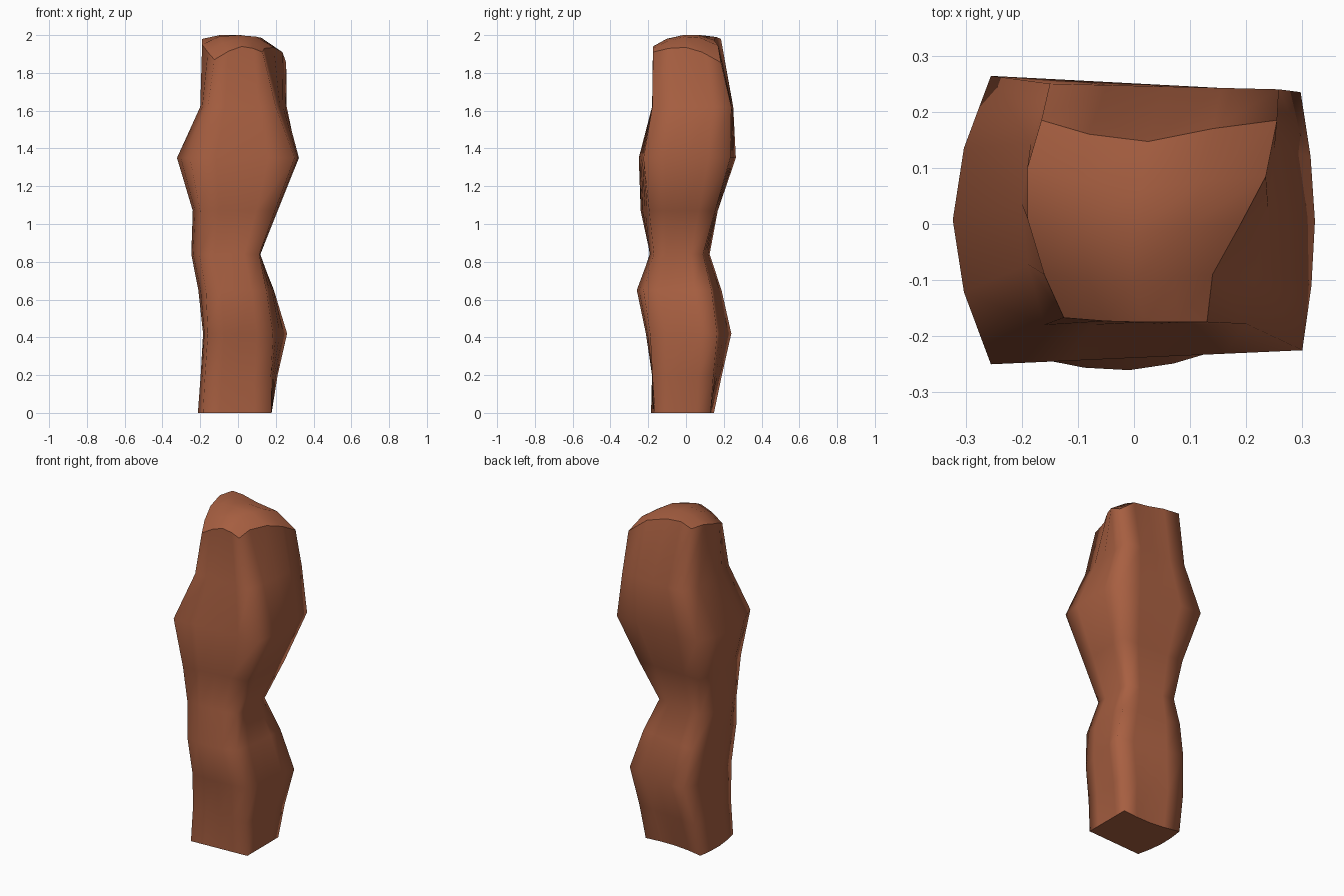
import bpy, bmesh, math
from mathutils import Vector as V

if "Cube" in bpy.data.objects:
    bpy.data.objects.remove(bpy.data.objects["Cube"])

N = 4  # segments per side of the four-sided column
# height, corners (front-left, front-right, back-right, back-left), bulges (front, right, back, left)
RINGS = [
    (0.00, (-.185, -.185), (.178, -.165), (.178, .13), (-.20, .148), (.00, .00, -.02, .02)),
    (0.20, (-.175, -.180), (.175, -.178), (.21, .145), (-.19, .19), (.00, .00, .00, .015)),
    (0.42, (-.160, -.205), (.185, -.190), (.26, .165), (-.15, .24), (.015, .00, .00, .03)),
    (0.65, (-.170, -.240), (.150, -.225), (.19, .135), (-.17, .188), (.028, .01, .00, .04)),
    (0.84, (-.205, -.190), (.112, -.170), (.115, .09), (-.18, .125), (.01, .005, .00, .055)),
    (1.07, (-.200, -.240), (.195, -.195), (.205, .155), (-.205, .168), (.00, .01, .00, .037)),
    (1.35, (-.255, -.250), (.300, -.225), (.297, .235), (-.255, .264), (.00, .024, .00, .068)),
    (1.62, (-.160, -.180), (.200, -.178), (.258, .24), (-.15, .25), (.00, .01, .00, .045)),
]
# rim of the sloping top, front-left corner first, counter-clockwise
RIM = [(-.125, -.167, 1.87), (-.05, -.173, 1.915), (.02, -.175, 1.94), (.08, -.175, 1.93),
       (.13, -.175, 1.91), (.14, -.09, 1.93), (.19, 0, 1.935), (.235, .085, 1.91),
       (.255, .185, 1.855), (.14, .17, 1.945), (.025, .147, 1.975), (-.08, .16, 1.99),
       (-.165, .185, 1.98), (-.19, .10, 1.98), (-.19, .01, 1.95), (-.16, -.09, 1.91)]


def ring_points(z, *data):
    corners, bulges = [V(c) for c in data[:4]], data[4]
    pts = []
    for s in range(4):
        a, b = corners[s], corners[(s + 1) % 4]
        out = V((b.y - a.y, a.x - b.x)).normalized()
        for k in range(N):
            p = a.lerp(b, k / N) + out * bulges[s] * math.sin(math.pi * k / N)
            pts.append(V((p.x, p.y, z)))
    return pts


bm = bmesh.new()

# Column sides
rows = [[bm.verts.new(p) for p in ring_points(*r)] for r in RINGS]
rows.append([bm.verts.new(p) for p in RIM])
for lo, hi in zip(rows, rows[1:]):
    for i in range(4 * N):
        j = (i + 1) % (4 * N)
        bm.faces.new((lo[i], lo[j], hi[j], hi[i])).smooth = True

# Flat base
bm.faces.new(rows[0][::-1])

# Domed top: patch blended between the four rim edges
rim = rows[-1]
front, right = rim[0:5], rim[4:9]
back, left = rim[8:13][::-1], (rim[12:] + rim[:1])[::-1]
grid = [[None] * (N + 1) for _ in range(N + 1)]
for j in range(N + 1):
    for i in range(N + 1):
        edge = (front[i] if j == 0 else back[i] if j == N else
                left[j] if i == 0 else right[j] if i == N else None)
        if edge is None:
            u, v = i / N, j / N
            p = front[i].co.lerp(back[i].co, v) + left[j].co.lerp(right[j].co, u)
            p -= front[0].co.lerp(front[N].co, u).lerp(back[0].co.lerp(back[N].co, u), v)
            p.z = min(p.z + .012 * math.sin(math.pi * u) * math.sin(math.pi * v), 2.0)
            edge = bm.verts.new(p)
        grid[j][i] = edge
grid[3][1].co.z = 2.0  # summit
for j in range(N):
    for i in range(N):
        f = bm.faces.new((grid[j][i], grid[j][i + 1], grid[j + 1][i + 1], grid[j + 1][i]))
        f.smooth = True

# Crisp rims at the top and base
for ring in (rows[0], rim):
    for i in range(4 * N):
        bm.edges.get((ring[i], ring[(i + 1) % (4 * N)])).smooth = False

mesh = bpy.data.meshes.new("rock_pillar")
bm.to_mesh(mesh)
bm.free()
pillar = bpy.data.objects.new("rock_pillar", mesh)
bpy.context.collection.objects.link(pillar)

clay = bpy.data.materials.new("red_brown_rock")
clay.diffuse_color = (0.39, 0.115, 0.053, 1)
clay.use_nodes = True
clay.node_tree.nodes["Principled BSDF"].inputs["Base Color"].default_value = clay.diffuse_color
mesh.materials.append(clay)
